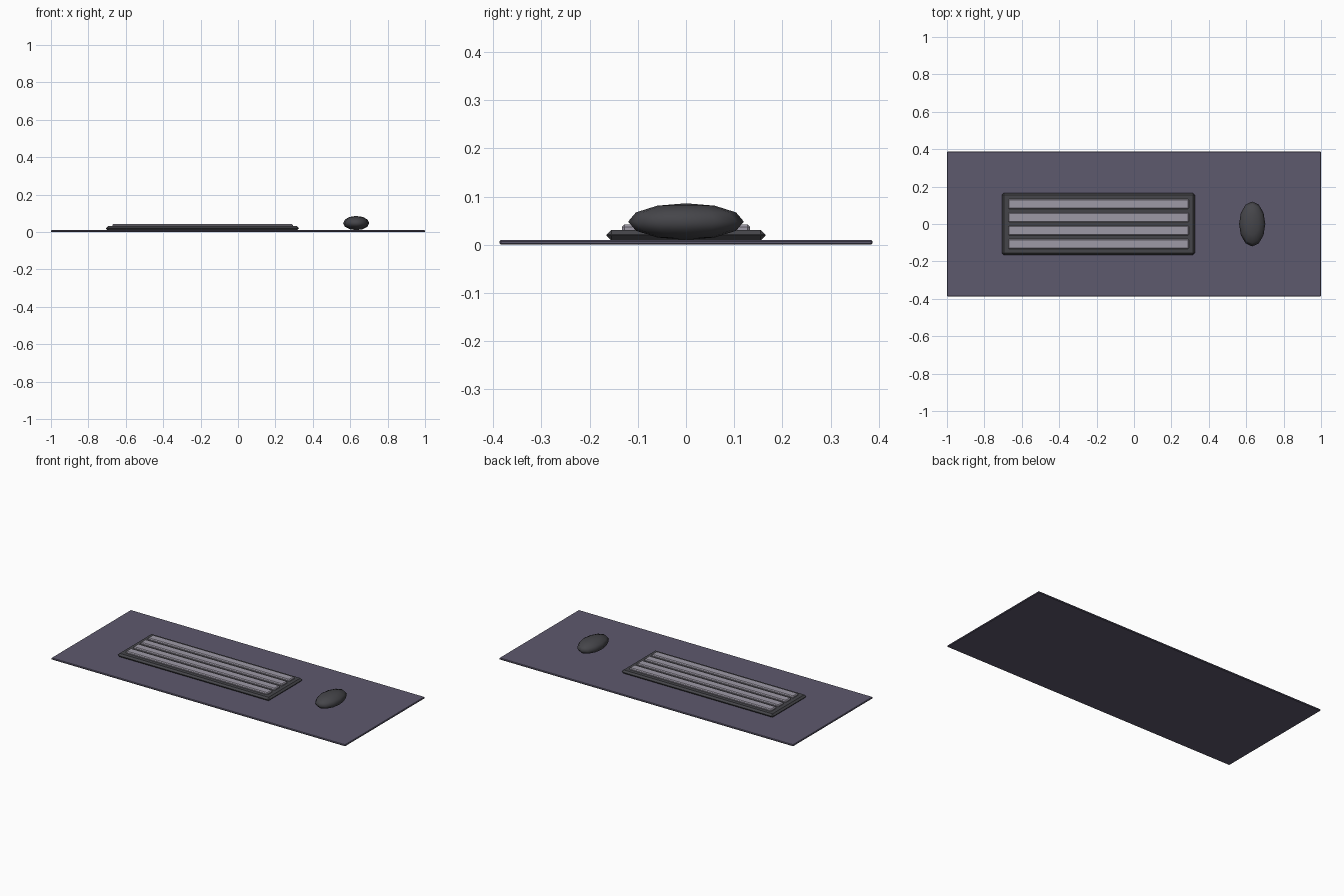
import bpy

if "Cube" in bpy.data.objects:
    bpy.data.objects.remove(bpy.data.objects["Cube"])

def material(name, rgb):
    m = bpy.data.materials.new(name)
    m.diffuse_color = (*rgb, 1)
    m.use_nodes = True
    m.node_tree.nodes["Principled BSDF"].inputs["Base Color"].default_value = m.diffuse_color
    return m

MAT = material("mat_purple", (0.11, 0.10, 0.155))
DARK = material("dark_plastic", (0.06, 0.06, 0.068))
KEYS = material("key_grey", (0.34, 0.32, 0.38))

def box(name, x0, x1, y0, y1, z0, z1, bevel, mat):
    bpy.ops.mesh.primitive_cube_add(size=1, location=((x0 + x1) / 2, (y0 + y1) / 2, (z0 + z1) / 2))
    o = bpy.context.object
    o.name = name
    o.scale = (x1 - x0, y1 - y0, z1 - z0)
    bpy.ops.object.transform_apply(location=False, rotation=False, scale=True)
    b = o.modifiers.new("edge_bevel", 'BEVEL')
    b.width, b.segments = bevel, 1
    o.data.materials.append(mat)
    return o

# Desk mat
box("desk_mat", -1, 1, -0.387, 0.387, 0, 0.01, 0.003, MAT)

# Keyboard base and its four key rows
box("keyboard_base", -0.706, 0.326, -0.165, 0.165, 0.009, 0.031, 0.01, DARK)
for i in range(4):
    y = (i - 1.5) * 0.0713
    box(f"key_row_{i + 1}", -0.672, 0.293, y - 0.026, y + 0.026, 0.025, 0.042, 0.005, KEYS)

# Mouse
bpy.ops.mesh.primitive_uv_sphere_add(segments=12, ring_count=6, radius=1, location=(0.632, 0, 0.048))
mouse = bpy.context.object
mouse.name = "mouse"
mouse.scale = (0.07, 0.12, 0.038)
bpy.ops.object.transform_apply(location=False, rotation=False, scale=True)
bpy.ops.object.shade_smooth()
mouse.data.materials.append(DARK)
